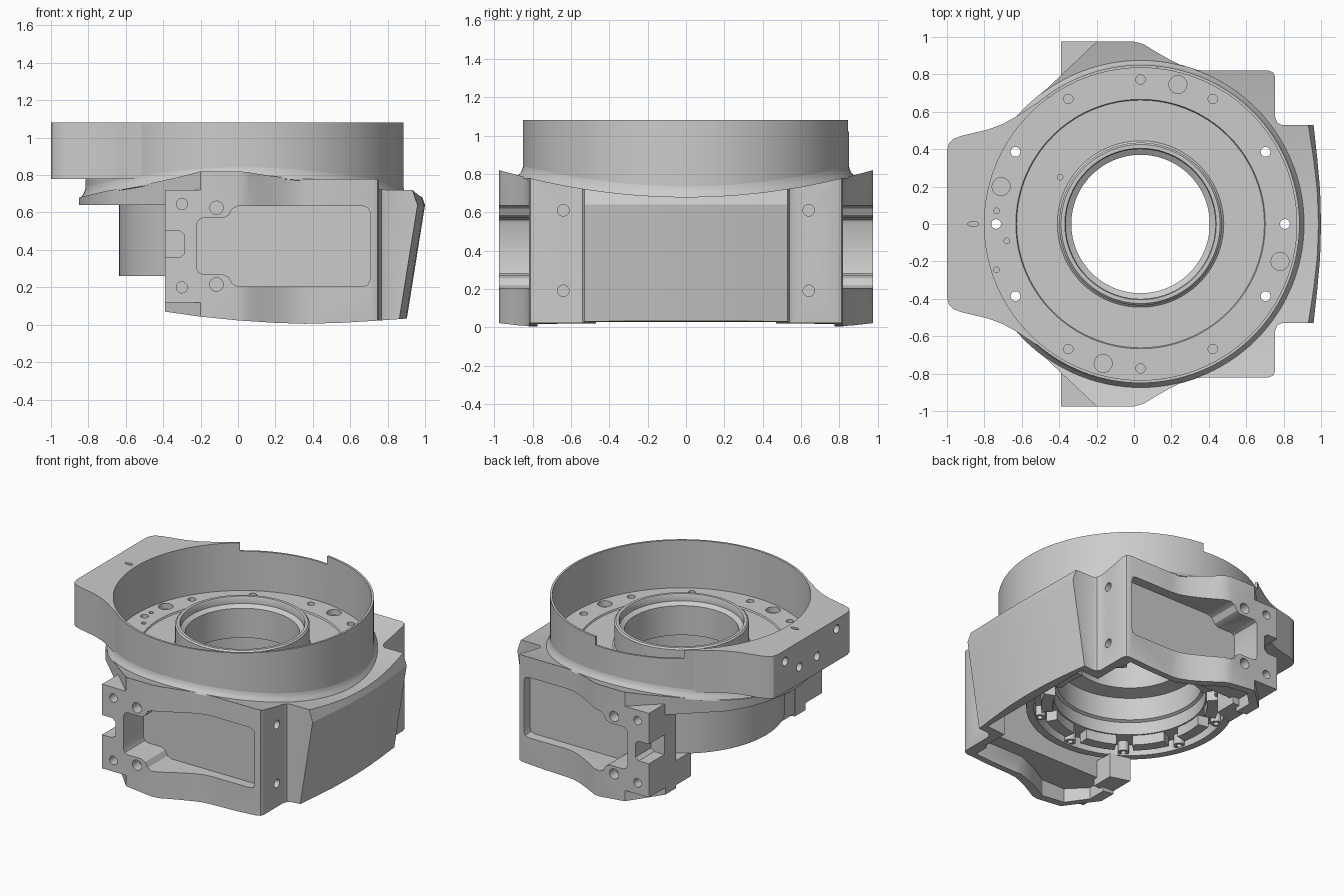
import bpy, bmesh
from math import sin, cos, pi, radians

cube = bpy.data.objects.get("Cube")
if cube:
    bpy.data.objects.remove(cube)

CX = 0.035  # ring axis

metal = bpy.data.materials.new("cast grey metal")
metal.use_nodes = True
GREY = (0.6, 0.6, 0.6, 1)
metal.diffuse_color = GREY
metal.node_tree.nodes["Principled BSDF"].inputs["Base Color"].default_value = GREY


def make(name, bm):
    bmesh.ops.recalc_face_normals(bm, faces=bm.faces)
    me = bpy.data.meshes.new(name)
    bm.to_mesh(me)
    bm.free()
    ob = bpy.data.objects.new(name, me)
    bpy.context.collection.objects.link(ob)
    me.materials.append(metal)
    return ob


def add_prism(bm, pts, lo, hi, axis="z", lean=0.0):
    """Extrude an outline along an axis; lean tilts the far +x side."""
    place = {"z": lambda u, v, w: (u, v, w),
             "y": lambda u, v, w: (u, w, v),
             "x": lambda u, v, w: (w, u, v)}[axis]
    a, b = [[bm.verts.new(place(u + ((w - 0.64) * lean if u > 0.9 else 0), v, w))
             for u, v in pts] for w in (lo, hi)]
    n = len(pts)
    bm.faces.new(a)
    bm.faces.new(b)
    for i in range(n):
        bm.faces.new((a[i], a[(i + 1) % n], b[(i + 1) % n], b[i]))


def prism(name, pts, lo, hi, axis="z", lean=0.0):
    bm = bmesh.new()
    add_prism(bm, pts, lo, hi, axis, lean)
    return make(name, bm)


def circle(u, v, r, n=24):
    return [(u + r * cos(2 * pi * i / n), v + r * sin(2 * pi * i / n)) for i in range(n)]


def holes(name, items, axis="z"):
    """One cutter from many (u, v, radius, low, high) cylinders."""
    bm = bmesh.new()
    for u, v, r, lo, hi in items:
        add_prism(bm, circle(u, v, r), lo, hi, axis)
    return make(name, bm)


def lathe(name, profile, n=120, rise=lambda y: 0.0):
    bm = bmesh.new()
    rings = []
    for i in range(n):
        a = 2 * pi * i / n
        rings.append([bm.verts.new((CX + r * cos(a), r * sin(a), z + rise(r * sin(a))))
                      for r, z in profile])
    m = len(profile)
    for i in range(n):
        p, q = rings[i], rings[(i + 1) % n]
        for j in range(m):
            k = (j + 1) % m
            bm.faces.new((p[j], p[k], q[k], q[j]))
    return make(name, bm)


def combine(ob, other, op="DIFFERENCE", keep=False):
    mod = ob.modifiers.new(op, "BOOLEAN")
    mod.object, mod.operation, mod.solver = other, op, "EXACT"
    bpy.context.view_layer.objects.active = ob
    bpy.ops.object.modifier_apply(modifier=mod.name)
    if not keep:
        bpy.data.objects.remove(other)


def mirrored(half):
    return half + [(x, -y) for x, y in reversed(half) if abs(y) > 1e-6]


def saddle(y):
    return 0.68 + 0.147 * y * y


# Outline shared by the collar and the walls below it
side = [(-0.2, 0.975), (0.0, 0.975), (0.05, 0.962), (0.11, 0.925), (0.18, 0.885), (0.25, 0.85),
        (0.31, 0.828), (0.37, 0.82), (0.72, 0.82), (0.745, 0.81), (0.755, 0.785), (0.755, 0.57),
        (0.767, 0.541), (0.79, 0.53), (0.96, 0.53), (0.98, 0.35), (0.995, 0.18), (1.0, 0.0)]
arc = [(CX - 0.885 * cos(radians(a)), 0.885 * sin(radians(a))) for a in range(0, 38, 3)]

# Body: collar plate, side walls and bracket pads
body = prism("body_housing", mirrored(arc + side), 0.64, 0.85, lean=-0.35)
combine(body, prism("walls", mirrored([(-0.39, 0.79)] + side), -0.05, 0.64, lean=0.16), "UNION")
for s in (1, -1):
    pad = [(-0.39, 0.66 * s), (-0.39, 0.975 * s), (-0.15, 0.975 * s), (-0.15, 0.66 * s)]
    combine(body, prism("pad", pad, 0.12, 0.72), "UNION")

# Saddle-shaped top and gently bowed bottom
ys = [-1.2 + 0.06 * i for i in range(41)]
combine(body, prism("top_cut", [(y, saddle(y)) for y in ys] + [(1.2, 1.5), (-1.2, 1.5)], -2, 2, "x"))
bow = [(-0.6, 0.1), (-0.39, 0.07), (-0.2, 0.043), (0.0, 0.023), (0.2, 0.01), (0.36, 0.005),
       (0.55, 0.01), (0.75, 0.022), (1.2, 0.055)]
combine(body, prism("bottom_cut", bow + [(1.2, -0.5), (-0.6, -0.5)], -2, 2, "y"))

# Hollow interior, seat for the cup and bore clearance
room = [(-0.9, 0.67), (0.7, 0.67), (0.7, 0.47), (0.84, 0.47)]
combine(body, prism("room_cut", mirrored(room), -0.3, 0.64))
combine(body, prism("seat_cut", circle(CX, 0, 0.843, 120), 0.66, 1.4))
combine(body, prism("bore_cut", circle(CX, 0, 0.6, 96), 0.3, 1.4))

# Side windows, bracket notches, screw holes, underside recesses and inner toes
window = [(-0.22, 0.3), (-0.21, 0.28), (-0.19, 0.27), (-0.08, 0.27), (-0.05, 0.255), (-0.03, 0.22),
          (0.0, 0.205), (0.67, 0.205), (0.695, 0.215), (0.705, 0.24)]
window += [(x, 0.84 - z) for x, z in reversed(window)]
notch = [(-0.5, 0.36), (-0.31, 0.36), (-0.285, 0.38), (-0.285, 0.48), (-0.31, 0.5), (-0.5, 0.5)]
recess = [(-0.3, 0.6), (-0.3, 0.8), (-0.18, 0.92), (0.0, 0.92), (0.14, 0.84), (0.3, 0.775),
          (0.68, 0.775), (0.68, 0.6)]
for s in (1, -1):
    combine(body, prism("window_cut", window, 0.75 * s, 1.2 * s, "y"))
    combine(body, prism("notch_cut", notch, 0.8 * s, 1.2 * s, "y"))
    combine(body, prism("recess_cut", [(x, y * s) for x, y in recess], -0.2, 0.14))
    combine(body, holes("pad_holes", [(x, z, r, 0.9 * s, 1.2 * s) for x, z, r in
            ((-0.3, 0.645, 0.03), (-0.3, 0.2, 0.03), (-0.115, 0.625, 0.036), (-0.115, 0.215, 0.036))], "y"))
    combine(body, holes("column_holes", [(0.64 * s, z, 0.03, 0.715, 0.9) for z in (0.19, 0.61)], "x"))
    toe = [(-0.388, 0.7 * s), (-0.388, 0.5 * s), (-0.25, 0.54 * s), (-0.25, 0.7 * s)]
    combine(body, prism("toe", toe, 0.09, 0.265), "UNION")

# Fillet following the collar around the ring
lathe("ring_fillet", [(0.843, -0.015), (0.878, -0.008), (0.872, 0.006), (0.861, 0.02), (0.853, 0.04),
                      (0.849, 0.06), (0.843, 0.06)], rise=saddle)

# Cup: thin ring, floor, hub and lower tube in one turned piece
cup = lathe("bearing_cup", [
    (0.67, 0.26), (0.67, 0.655), (0.85, 0.655), (0.85, 1.08), (0.835, 1.08), (0.835, 0.74),
    (0.667, 0.74), (0.662, 0.73), (0.445, 0.73), (0.435, 0.74), (0.435, 0.89), (0.425, 0.9),
    (0.405, 0.9), (0.4, 0.89), (0.4, 0.85), (0.385, 0.84), (0.37, 0.83), (0.37, 0.62),
    (0.47, 0.6), (0.47, 0.44), (0.49, 0.43), (0.49, 0.34), (0.62, 0.34), (0.62, 0.26)])

# Shallow gap in the ring rim
gap = [(CX + r * cos(radians(a)), r * sin(radians(a))) for r, span in
       ((0.7, range(84, 127, 3)), (1.1, range(126, 83, -3))) for a in span]
combine(cup, prism("rim_gap_cut", gap, 1.02, 1.3))


def polar(a, r=0.772):
    return CX + r * cos(radians(a)), r * sin(radians(a))


# Floor holes: through holes go into the body as well
through = [(*polar(a), 0.026, 0.5, 0.81) for a in (0, 30, 150, 180, 210, 330)]
through_cut = holes("through_cut", through)
combine(cup, through_cut, keep=True)
combine(body, through_cut)
blind = [(*polar(a), 0.025, 0.69, 0.81) for a in (60, 90, 120, 240, 270, 300)]
blind += [(*polar(a), 0.048, 0.7, 0.81) for a in (75, 165, 255, 345)]
blind += [(x, y, 0.015, 0.7, 0.81) for x, y in ((-0.735, 0.07), (-0.68, -0.09), (-0.735, -0.245), (-0.395, 0.25))]
combine(cup, holes("blind_cut", blind))

# Castellated tabs and bolt bosses under the tube
bm = bmesh.new()
for k in range(10):
    mid = 36 * k
    tab = [polar(mid + d, r) for r, ds in ((0.5, (-12, -4, 4, 12)), (0.575, (12, 4, -4, -12))) for d in ds]
    add_prism(bm, tab, 0.27, 0.36)
make("tube_tabs", bm)
bm = bmesh.new()
for k in range(10):
    add_prism(bm, circle(*polar(36 * k + 18, 0.6), 0.036), 0.27, 0.36)
bosses = make("bolt_bosses", bm)
combine(bosses, holes("boss_cut", [(*polar(36 * k + 18, 0.6), 0.018, 0.2, 0.32) for k in range(10)]))

# Flange block on the ring's right side
half = [(-1.0, 0.39), (-0.99, 0.43), (-0.965, 0.455), (-0.92, 0.472), (-0.78, 0.505), (-0.7, 0.535),
        (-0.62, 0.58), (-0.53, 0.64), (-0.4, 0.7)]
flange = prism("side_flange", mirrored(half), 0.78, 1.08)
combine(flange, prism("flange_bore", circle(CX, 0, 0.836, 120), 0.5, 1.4))
combine(flange, holes("flange_holes", [(y, z, 0.03, -1.2, -0.93) for y, z in
        ((0.31, 1.0), (0.15, 0.9), (-0.05, 0.9), (-0.27, 1.01))], "x"))
slot = [(-0.86 + 0.03 * cos(radians(a)), 0.013 * sin(radians(a))) for a in range(0, 360, 20)]
combine(flange, prism("slot_cut", slot, 1.0, 1.2))

# Smooth curved surfaces, keep machined edges crisp
bpy.ops.object.select_all(action="DESELECT")
for ob in bpy.context.collection.objects:
    if ob.type == "MESH" and metal.name in ob.data.materials:
        ob.select_set(True)
        bpy.context.view_layer.objects.active = ob
bpy.ops.object.shade_smooth_by_angle(angle=radians(28))
